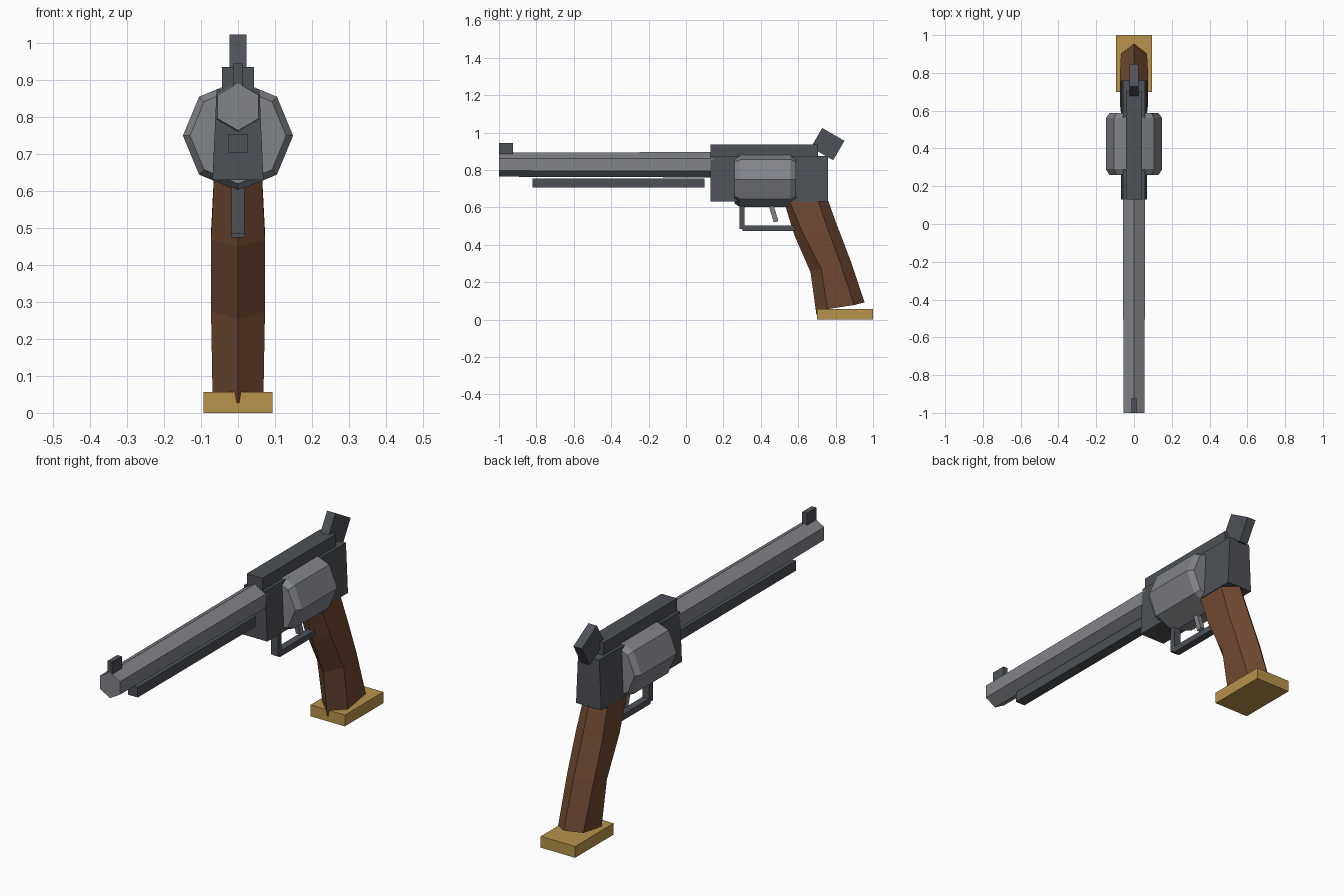
import bpy, bmesh, math
from mathutils import Matrix

if "Cube" in bpy.data.objects:
    bpy.data.objects.remove(bpy.data.objects["Cube"])


def material(name, color):
    m = bpy.data.materials.new(name)
    m.diffuse_color = (*color, 1)
    m.use_nodes = True
    m.node_tree.nodes["Principled BSDF"].inputs["Base Color"].default_value = m.diffuse_color
    return m


DARK = material("dark_steel", (0.075, 0.082, 0.092))
STEEL = material("light_steel", (0.22, 0.23, 0.25))
WOOD = material("wood", (0.16, 0.065, 0.03))
BRASS = material("brass", (0.48, 0.29, 0.07))


def loft(name, rings, mat):
    """Skin a closed solid through rings with equal point counts."""
    bm = bmesh.new()
    vs = [[bm.verts.new(p) for p in r] for r in rings]
    n = len(vs[0])
    for a, b in zip(vs, vs[1:]):
        for i in range(n):
            j = (i + 1) % n
            bm.faces.new((a[i], a[j], b[j], b[i]))
    bm.faces.new(vs[0][::-1])
    bm.faces.new(vs[-1])
    bmesh.ops.recalc_face_normals(bm, faces=bm.faces[:])
    me = bpy.data.meshes.new(name)
    bm.to_mesh(me)
    bm.free()
    me.materials.append(mat)
    ob = bpy.data.objects.new(name, me)
    bpy.context.collection.objects.link(ob)
    return ob


def box(name, w, y0, y1, z0, z1, mat, tilt=0, w_top=None):
    """Box centred on x=0 with half width w, optional narrower top and tilt about x."""
    cy, cz = (y0 + y1) / 2, (z0 + z1) / 2
    rings = [[(s * k, y - cy, z - cz) for s, y in ((-1, y0), (1, y0), (1, y1), (-1, y1))]
             for z, k in ((z0, w), (z1, w if w_top is None else w_top))]
    ob = loft(name, rings, mat)
    ob.data.transform(Matrix.Translation((0, cy, cz)) @ Matrix.Rotation(math.radians(tilt), 4, 'X'))
    return ob


def lathe_y(name, sides, start, zc, profile, mat):
    """Polygonal solid along y from (y, radius) pairs."""
    angles = [math.radians(start) + 2 * math.pi * i / sides for i in range(sides)]
    return loft(name, [[(r * math.cos(a), y, zc + r * math.sin(a)) for a in angles]
                       for y, r in profile], mat)


# barrel, ejector rod and front sight
lathe_y("barrel", 6, 90, 0.828, [(-1, 0.064), (0.15, 0.068)], STEEL)
box("ejector_rod", 0.026, -0.82, 0.10, 0.705, 0.755, DARK)
box("front_sight", 0.0125, -1, -0.925, 0.875, 0.945, DARK)

# frame and top strap
box("frame", 0.069, 0.13, 0.76, 0.63, 0.875, DARK, w_top=0.058)
box("top_strap", 0.043, 0.13, 0.705, 0.86, 0.936, DARK)

# cylinder with chamfered ends
lathe_y("cylinder", 8, 0, 0.75,
        [(0.26, 0.13), (0.29, 0.149), (0.56, 0.149), (0.587, 0.13)], STEEL)

# hammer
box("hammer", 0.023, 0.689, 0.826, 0.878, 0.998, DARK, tilt=-30)

# trigger and guard
box("trigger", 0.012, 0.45, 0.476, 0.52, 0.65, STEEL, tilt=17)
box("guard_post", 0.018, 0.285, 0.314, 0.485, 0.64, DARK)
box("guard_bar", 0.018, 0.302, 0.60, 0.474, 0.503, DARK)

# grip: six-sided rings of (y, z) for front ridge, front side, rear side, rear ridge
grip_rings = [
    (0.065, (0.53, 0.612), (0.553, 0.635), (0.703, 0.645), (0.755, 0.65)),
    (0.073, (0.58, 0.45), (0.622, 0.468), (0.755, 0.49), (0.807, 0.505)),
    (0.073, (0.666, 0.253), (0.722, 0.275), (0.822, 0.31), (0.88, 0.315)),
    (0.069, (0.697, 0.026), (0.757, 0.056), (0.90, 0.078), (0.955, 0.092)),
]
loft("grip", [[(0, *f), (w, *a), (w, *b), (0, *r), (-w, *b), (-w, *a)]
              for w, f, a, b, r in grip_rings], WOOD)

# brass butt plate
box("butt_plate", 0.094, 0.70, 1.0, 0, 0.056, BRASS)
